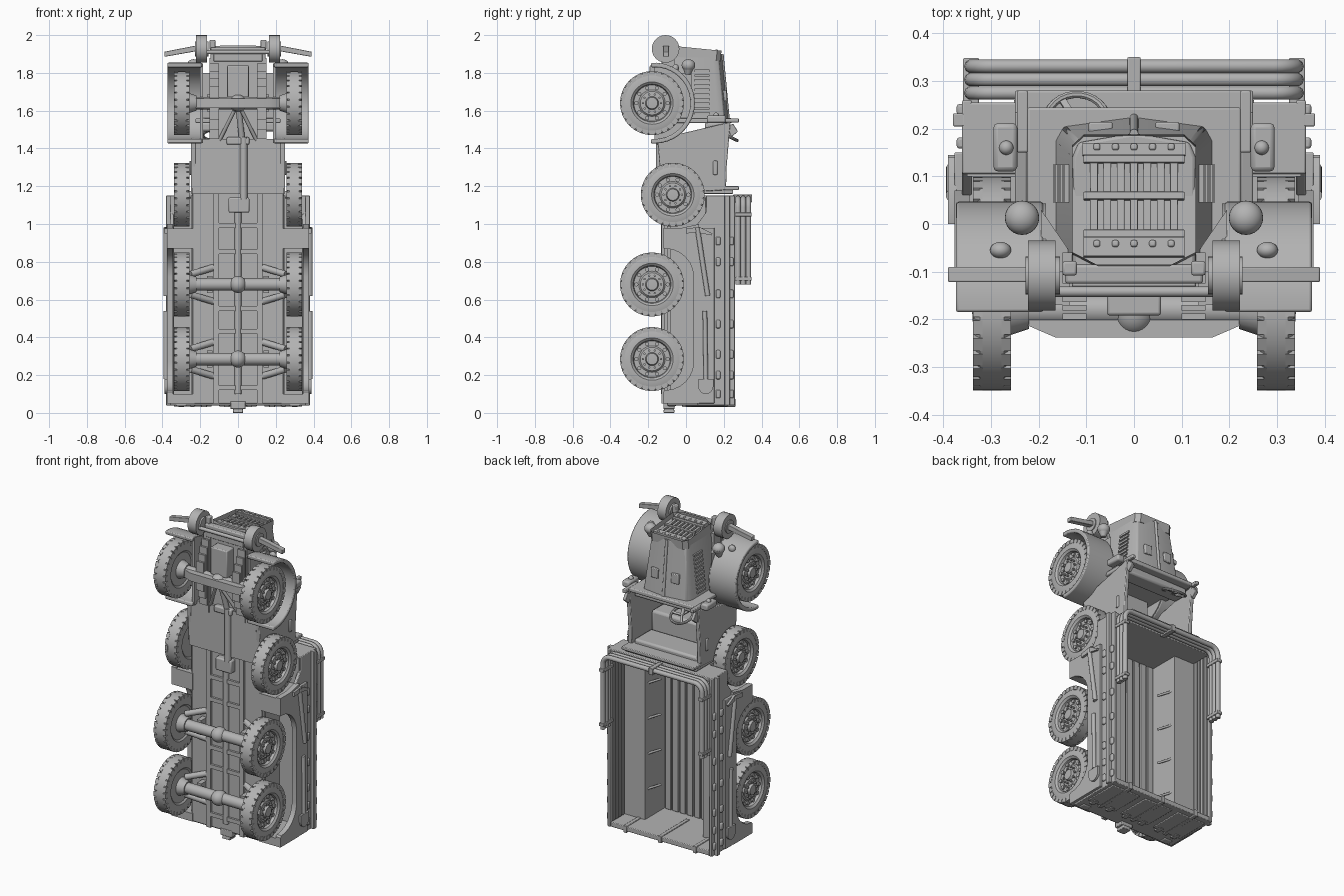
import bpy, bmesh, math
from mathutils import Vector, Matrix

cube = bpy.data.objects.get("Cube")
if cube:
    bpy.data.objects.remove(cube)

grey = bpy.data.materials.new("plain grey")
grey.use_nodes = True
grey.diffuse_color = (0.45, 0.45, 0.45, 1)
grey.node_tree.nodes["Principled BSDF"].inputs["Base Color"].default_value = grey.diffuse_color
BOTH = ((1, "right"), (-1, "left"))


def finish(name, bm, bevel=0, matrix=None):
    if matrix:
        bm.transform(matrix)
    bmesh.ops.recalc_face_normals(bm, faces=bm.faces)
    mesh = bpy.data.meshes.new(name)
    bm.to_mesh(mesh)
    bm.free()
    mesh.materials.append(grey)
    ob = bpy.data.objects.new(name, mesh)
    bpy.context.collection.objects.link(ob)
    if bevel:
        mod = ob.modifiers.new("bevel", "BEVEL")
        mod.width, mod.segments = bevel, 2
    bpy.ops.object.select_all(action="DESELECT")
    ob.select_set(True)
    bpy.context.view_layer.objects.active = ob
    bpy.ops.object.shade_smooth_by_angle(angle=math.radians(35))


def add_box(bm, x, y, z, turn=None):
    size = Matrix.Diagonal((x[1] - x[0], y[1] - y[0], z[1] - z[0], 1))
    move = Matrix.Translation((sum(x) / 2, sum(y) / 2, sum(z) / 2))
    bmesh.ops.create_cube(bm, size=1, matrix=(turn or Matrix()) @ move @ size)


def box(name, x, y, z, bevel=0, matrix=None):
    bm = bmesh.new()
    add_box(bm, x, y, z)
    finish(name, bm, bevel, matrix)


def pair(name, x, y, z, bevel=0):
    for s, side in BOTH:
        box(name + "_" + side, sorted((s * x[0], s * x[1])), y, z, bevel)


def rod(name, a, b, r, r2=None):
    a, b = Vector(a), Vector(b)
    bm = bmesh.new()
    bmesh.ops.create_cone(bm, cap_ends=True, segments=24, radius1=r,
                          radius2=r if r2 is None else r2, depth=(b - a).length)
    turn = (b - a).to_track_quat("Z", "Y").to_matrix().to_4x4()
    finish(name, bm, 0, Matrix.Translation((a + b) / 2) @ turn)


def rod_pair(name, a, b, r, r2=None):
    for s, side in BOTH:
        rod(name + "_" + side, (s * a[0], *a[1:]), (s * b[0], *b[1:]), r, r2)


def ball(name, centre, r, scale=(1, 1, 1)):
    bm = bmesh.new()
    bmesh.ops.create_uvsphere(bm, u_segments=24, v_segments=14, radius=r)
    finish(name, bm, 0, Matrix.Translation(centre) @ Matrix.Diagonal((*scale, 1)))


def loft(name, a, b, bevel=0, matrix=None, recess=None):
    # solid between two matching outlines, with an optional sunken end
    bm = bmesh.new()
    va, vb = [bm.verts.new(p) for p in a], [bm.verts.new(p) for p in b]
    bm.faces.new(va)
    end = bm.faces.new(vb)
    for i in range(len(va)):
        j = (i + 1) % len(va)
        bm.faces.new((va[i], va[j], vb[j], vb[i]))
    if recess:
        bmesh.ops.inset_region(bm, faces=[end], thickness=recess)
        bmesh.ops.inset_region(bm, faces=[end], thickness=.001)
        bmesh.ops.translate(bm, verts=end.verts, vec=(0, 0, -.03))
    finish(name, bm, bevel, matrix)


def side_panel(name, yz, x, bevel=0):
    for s, side in BOTH:
        loft(name + "_" + side, [(s * x[0], *p) for p in yz], [(s * x[1], *p) for p in yz], bevel)


def arc(r, a0, a1, n, y=0, z=0):
    steps = [math.radians(a0 + (a1 - a0) * i / n) for i in range(n + 1)]
    return [(y + r * math.cos(t), z + r * math.sin(t)) for t in steps]


# wheels: turned tyre and rim, shoulder tread blocks, hub bolts
def wheel(name, s, y, z):
    bm = bmesh.new()
    profile = [(0, -.03), (.1, -.03), (.11, -.038), (.15, -.04), (.16, -.033), (.169, -.025), (.169, .025), (.16, .033),
               (.15, .038), (.112, .04), (.1, .03), (.096, .014), (.07, .014), (.062, .022), (.035, .024), (.03, .04), (0, .042)]
    verts = [bm.verts.new((x, r, 0)) for r, x in profile]
    edges = [bm.edges.new(e) for e in zip(verts, verts[1:])]
    bmesh.ops.spin(bm, geom=verts + edges, cent=(0, 0, 0), axis=(1, 0, 0), angle=math.tau, steps=56)
    bmesh.ops.remove_doubles(bm, verts=bm.verts, dist=.0001)
    for i in range(28):
        turn = Matrix.Rotation(math.tau * i / 28, 4, "X")
        for x in ((-.04, -.02), (.02, .04)):
            add_box(bm, x, (.145, .169), (-.015, .015), turn)
    for i in range(10):
        turn = Matrix.Rotation(math.tau * i / 10, 4, "X")
        for x, r, size in ((.016, .083, .011), (.026, .048, .006)):
            at = turn @ Matrix.Translation((x, r, 0)) @ Matrix.Rotation(math.pi / 2, 4, "Y")
            bmesh.ops.create_cone(bm, cap_ends=True, segments=10, radius1=size, radius2=size, depth=.018, matrix=at)
    finish(name, bm, 0, Matrix.Translation((s * .298, y, z)) @ Matrix.Diagonal((s, 1, 1, 1)))


AXLES = {"front": 1.64, "middle": .68, "rear": .285}
for s, side in BOTH:
    for place, z in AXLES.items():
        wheel(f"{place}_wheel_{side}", s, -.18, z)
    wheel(f"spare_wheel_{side}", s, -.07, 1.155)
rod("spare_wheel_axle", (-.28, -.07, 1.155), (.28, -.07, 1.155), .02)

# axles, differentials, shafts and suspension arms
for place, z in AXLES.items():
    rod(place + "_axle", (-.27, -.18, z), (.27, -.18, z), .033)
    ball(place + "_differential", (0, -.185, z), .045, (1, 1.1, 1))
    rod_pair(place + "_hub", (.22, -.18, z), (.265, -.18, z), .04, .055)
    pair(place + "_spring_mount", (.135, .165), (-.17, -.09), (z - .045, z + .045))
for place in ("middle", "rear"):
    for d, level in ((.09, "upper"), (-.09, "lower")):
        rod_pair(f"{place}_arm_{level}", (.13, -.11, AXLES[place] + d), (.25, -.16, AXLES[place] + d * .6), .018)
loft("front_axle_beam", *[[(x, y, z) for x, y in ((-.25, -.19), (.25, -.19), (.23, -.21), (.165, -.238),
     (-.165, -.238), (-.23, -.21))] for z in (1.615, 1.665)])
rod("drive_shaft", (0, -.115, .1), (0, -.115, 1.13), .018)
rod("front_drive_shaft", (.03, -.14, 1.13), (.03, -.14, 1.46), .02)
box("transfer_case", (-.05, .06), (-.155, -.1), (1.06, 1.14), .008)
box("gearbox", (-.06, .06), (-.155, -.1), (1.42, 1.46), .008)
rod("front_shaft_link", (.02, -.14, 1.46), (0, -.18, 1.64), .016)
rod_pair("front_strut", (.1, -.13, 1.44), (.02, -.19, 1.6), .01)
for i in range(4):
    pair(f"leaf_spring_{i}", (.1, .15), (-.2 + .018 * i, -.188 + .018 * i), (1.55 - .05 * i, 1.73 + .04 * i))

# chassis and belly
box("belly", (-.24, .24), (-.115, -.085), (.05, 1.43), .004)
box("front_frame", (-.15, .15), (-.125, -.06), (1.4, 1.88))
pair("frame_rail", (.1, .13), (-.13, -.1), (.05, 1.88))
for i, z in enumerate((.12, .42, .54, .84, .98, 1.25)):
    box(f"cross_member_{i}", (-.13, .13), (-.128, -.1), (z, z + .025))
box("tow_block", (-.04, .04), (-.12, -.06), (.02, .06), .004)
loft("tow_hook", [(x, y, .07) for x, y in ((-.018, -.11), (.018, -.11), (.018, -.07), (-.018, -.07))],
     [(x, y, 0) for x, y in ((-.028, -.12), (.028, -.12), (.028, -.06), (-.028, -.06))], .004)

# cargo bed: planked floor, benches, walls and wheel arches
box("bed_floor", (-.25, .25), (-.1, -.08), (.05, 1.15))
for i in range(8):
    x = -.198 + i * .05
    box(f"floor_plank_{i}", (x, x + .04), (-.085, -.068), (.07, 1.13), .003)
pair("bench", (.2, .35), (.1, .12), (.06, 1.14))
pair("bench_front", (.2, .215), (-.09, .12), (.06, 1.14))
for i in range(4):
    y = .132 + i * .03
    pair(f"backrest_slat_{i}", (.33, .345), (y, y + .02), (.075, 1.12), .003)
    rod_pair(f"bench_leg_{i}", (.205, .09, .25 + i * .22), (.175, 0, .25 + i * .22), .007)
side_panel("bed_side", [(.06, .04), (.26, .04), (.26, 1.15), (.105, 1.15), (.105, 1.06), (.06, 1)], (.34, .361), .004)
side_panel("bed_flank", [(.06, .05), (.15, .05), (.15, .98), (.06, .98)], (.355, .377), .003)
pair("bed_flange", (.355, .38), (.205, .232), (.04, 1.15), .003)
box("tailgate", (-.36, .36), (-.1, .255), (.04, .07), .004)
box("bed_front_wall", (-.355, .355), (.105, .255), (1.125, 1.15), .004)
box("bed_front_lower", (-.24, .24), (-.1, .12), (1.125, 1.15))
arch = [(.07, .05), (-.12, .05), (-.12, .11)] + arc(.15, -90, 0, 6, -.11, .27) \
    + arc(.15, 0, 90, 6, -.11, .72) + [(-.12, .87), (-.12, .98), (-.02, .98), (.07, 1)]
side_panel("wheel_arch", arch, (.345, .377))
pair("arch_front_wall", (.23, .37), (-.12, .1), (.87, .975))
pair("arch_rear_wall", (.23, .37), (-.12, .1), (.05, .1))
for i, z in enumerate((.1, .2, .31, .47, .63, .8, .91)):
    for y in (.17, .24):
        pair(f"side_slot_{i}_{'low' if y < .2 else 'high'}", (.355, .372), (y - .012, y + .012), (z - .022, z + .022), .006)

# tailgate details
for i, x in enumerate((-.24, 0, .24)):
    box(f"tailgate_panel_{i}", (x - .1, x + .1), (0, .22), (.034, .045), .004)
    box(f"tailgate_strap_{i}", (x - .012, x + .012), (-.02, .261), (.032, .075), .003)
    for d in (-.06, .06):
        box(f"tailgate_hinge_{i}_{'a' if d < 0 else 'b'}", (x + d - .015, x + d + .015), (-.02, .03), (.03, .045), .003)
pair("rear_lamp", (.27, .33), (-.1, -.05), (.035, .06), .008)

# folded canopy bows with clamps
for i, y in enumerate((.275, .303, .331)):
    curve = bpy.data.curves.new(f"canopy_bow_{i}", "CURVE")
    curve.dimensions, curve.bevel_depth, curve.bevel_resolution = "3D", .0145, 3
    half = [(.342, .68)] + arc(.05, 0, 90, 5, .292, 1.087)
    points = half + [(-x, z) for x, z in reversed(half)]
    spline = curve.splines.new("POLY")
    spline.points.add(len(points) - 1)
    for p, (x, z) in zip(spline.points, points):
        p.co = (x, y, z, 1)
    curve.use_fill_caps = True
    curve.materials.append(grey)
    bpy.context.collection.objects.link(bpy.data.objects.new(curve.name, curve))
box("bow_clamp_middle", (-.014, .014), (.25, .35), (1.115, 1.156), .003)
for i, z in enumerate((.7, 1.04)):
    pair(f"bow_clamp_{i}", (.325, .359), (.25, .348), (z, z + .02), .003)

# axe and shovel
rod_pair("axe_handle", (.382, .115, .62), (.382, .06, .98), .013)
side_panel("axe_head", [(0, .95), (0, .975), (.07, .985), (.14, .95), (.135, .94), (.06, .955)], (.372, .39))
rod_pair("shovel_handle", (.382, .105, .18), (.382, .1, .54), .012)
side_panel("shovel_blade", [(.065, .18), (.145, .18)] + arc(.04, 0, -180, 8, .105, .14), (.374, .39))

# open cab
cab = [(-.13, 1.16), (.212, 1.18), (.215, 1.3), (.235, 1.54), (-.15, 1.45)]
side_panel("cab_side", cab, (.225, .25), .004)
box("cab_floor", (-.24, .24), (-.14, -.1), (1.16, 1.45))
box("cab_back", (-.245, .245), (-.12, .25), (1.16, 1.185), .004)
box("cab_back_rim", (-.25, .25), (.1, .28), (1.18, 1.2), .004)
box("seat", (-.22, .22), (-.1, .03), (1.18, 1.34), .015)
box("seat_back", (-.22, .22), (.03, .2), (1.185, 1.225), .012)
pair("door_latch", (.245, .258), (.143, .167), (1.26, 1.335), .006)
box("firewall", (-.225, .225), (-.12, .245), (1.535, 1.56), .006)
box("dashboard", (-.22, .22), (.1, .2), (1.49, 1.54), .012)
pair("windscreen_post", (.222, .246), (.15, .28), (1.537, 1.558), .004)
pair("cowl_lamp", (.245, .295), (.11, .212), (1.535, 1.575), .01)
for s, side in BOTH:
    ball("cowl_lamp_lens_" + side, (s * .268, .16, 1.575), .015)
side_panel("windscreen_hinge", [(.215, 1.52), (.25, 1.53), (.275, 1.49), (.24, 1.46)], (.225, .245), .003)
ring = bmesh.new()
for i in range(28):
    bmesh.ops.create_cone(ring, cap_ends=True, segments=8, radius1=.008, radius2=.008, depth=.018,
                          matrix=Matrix.Rotation(math.tau * i / 28, 4, "Z") @ Matrix.Translation((.065, 0, 0))
                          @ Matrix.Rotation(math.pi / 2, 4, "X"))
for i in range(3):
    add_box(ring, (0, .065), (-.007, .007), (-.004, .004), Matrix.Rotation(math.tau * i / 3, 4, "Z"))
finish("steering_wheel", ring, 0, Matrix.Translation((-.12, .213, 1.47)) @ Matrix.Rotation(-.45, 4, "X"))
rod("steering_column", (-.12, .213, 1.47), (-.12, .17, 1.54), .01)


# bonnet with louvres and top hatches
def outline(w, top, z):
    half = [(w, -.09), (w, top - .05), (w * .9, top - .02)]
    return [(x, y, z) for x, y in half + [(0, top)] + [(-x, y) for x, y in reversed(half)]]


loft("bonnet", outline(.165, .225, 1.55), outline(.128, .19, 1.9), .006)
rod("bonnet_ridge", (0, .222, 1.56), (0, .19, 1.9), .009)
for i in range(10):
    z = 1.58 + i * .025
    w = .165 - .037 * (z - 1.55) / .35
    pair(f"louvre_{i}", (w - .01, w + .008), (.045, .125), (z, z + .012))
pair("bonnet_hatch", (.045, .095), (.19, .214), (1.65, 1.71), .004)

# radiator grille with chamfered corners, leaning back
lean = Matrix.Translation((0, .05, 1.925)) @ Matrix.Rotation(-.1, 4, "X")
half = [(.075, -.138), (.13, -.11), (.13, .115), (.105, .138)]
shell = half + [(-x, y) for x, y in reversed(half)]
loft("radiator_shell", [(x, y, -.05) for x, y in shell], [(x, y, .006) for x, y in shell], 0, lean, .025)
box("grille_top_band", (-.108, .108), (.095, .12), (-.03, .004), 0, lean)
box("grille_bottom_band", (-.106, .106), (-.118, -.078), (-.03, .004), 0, lean)
for i in range(7):
    x = -.084 + i * .028
    box(f"grille_bar_{i}", (x - .008, x + .008), (-.08, .097), (-.03, -.005), .002, lean)
for i, y in enumerate((-.07, .01, .087)):
    box(f"grille_rail_{i}", (-.106, .106), (y - .008, y + .008), (-.03, 0), .002, lean)
for i in range(5):
    for y in (-.092, .112):
        x = -.078 + i * .039
        box(f"grille_rivet_{i}_{'low' if y < 0 else 'high'}", (x - .007, x + .007), (y - .007, y + .007),
            (0, .01), .004, lean)

# front mudguards and headlamps
guard = arc(.214, 95, -95, 24, -.167, 1.64) + arc(.19, -95, 95, 24, -.167, 1.64)
side_panel("mudguard", guard, (.19, .374), .006)
side_panel("mudguard_inner", arc(.21, 90, -90, 24, -.167, 1.64), (.185, .2))
for s, side in BOTH:
    loft("mudguard_brace_" + side, *[[(s * x, y, z) for x, y in ((.195, .03), (.195, -.1), (.12, -.1), (.14, -.05))]
         for z in (1.56, 1.8)])
    ball("headlamp_lens_" + side, (s * .235, .013, 1.84), .036, (1, 1, .9))
    ball("side_lamp_" + side, (s * .28, -.055, 1.825), .022, (1, .8, 1))
rod_pair("headlamp", (.235, .01, 1.79), (.235, .013, 1.84), .014, .036)

# bumper, rollers and tow points
rod_pair("bumper_roller", (.165, -.108, 1.927), (.222, -.108, 1.927), .073)
rod_pair("roller_hub", (.155, -.108, 1.927), (.228, -.108, 1.927), .04)
for s, side in BOTH:
    loft("bumper_wing_" + side, [(s * .22, y, z) for y, z in ((-.122, 1.915), (-.09, 1.915), (-.09, 1.945), (-.122, 1.945))],
         [(s * .39, y, z) for y, z in ((-.122, 1.885), (-.09, 1.885), (-.09, 1.912), (-.122, 1.912))], .003)
rod("bumper_bar", (-.17, -.142, 1.91), (.17, -.142, 1.91), .011)
box("bumper_beam", (-.145, .145), (-.125, -.085), (1.83, 1.935), .006)
box("winch_plate", (-.13, .13), (-.132, -.12), (1.86, 1.91), .004)
box("winch_box", (-.057, .057), (-.192, -.1), (1.67, 1.84), .006)
pair("tow_point", (.12, .15), (-.108, -.078), (1.92, 1.975), .005)
